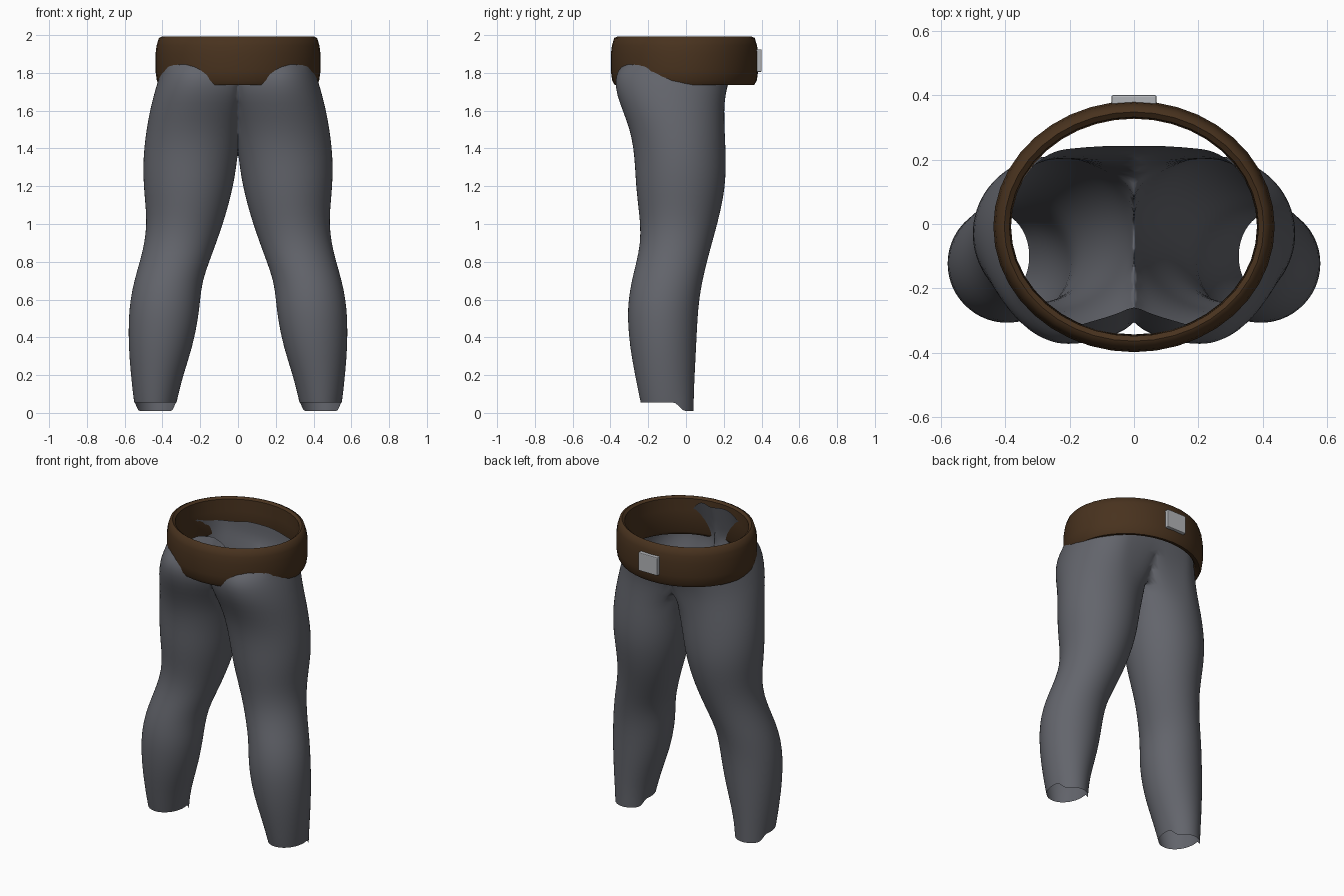
import bpy, bmesh, math

if "Cube" in bpy.data.objects:
    bpy.data.objects.remove(bpy.data.objects["Cube"])


def material(name, rgb):
    m = bpy.data.materials.new(name)
    m.diffuse_color = (*rgb, 1)
    m.use_nodes = True
    m.node_tree.nodes["Principled BSDF"].inputs["Base Color"].default_value = m.diffuse_color
    return m


CLOTH = material("grey cloth", (0.125, 0.13, 0.15))
LEATHER = material("brown leather", (0.065, 0.032, 0.013))
METAL = material("light metal", (0.45, 0.46, 0.48))


def finish(bm, name, mat):
    me = bpy.data.meshes.new(name)
    bm.to_mesh(me)
    bm.free()
    me.materials.append(mat)
    ob = bpy.data.objects.new(name, me)
    bpy.context.collection.objects.link(ob)
    return ob


def smooth(ob, angle):
    bpy.ops.object.select_all(action='DESELECT')
    bpy.context.view_layer.objects.active = ob
    ob.select_set(True)
    bpy.ops.object.shade_smooth_by_angle(angle=math.radians(angle))


def bridge(bm, a, b):
    n = len(a)
    for i in range(n):
        j = (i + 1) % n
        q = (a[i], a[j], b[j], b[i])
        # faces lying on the centre plane would only form an inner wall
        if any(v.co.x > 1e-5 or v.co.x < -1e-5 for v in q):
            bm.faces.new(q)


def step(a, b, t):
    t = max(0, min(1, (t - a) / (b - a)))
    return t * t * (3 - 2 * t)


# Leg sections: height, inner x, outer x, -y limit, +y limit
LEG = [
    (0.055, 0.325, 0.550, -0.240, 0.040),
    (0.10, 0.315, 0.556, -0.250, 0.042),
    (0.20, 0.290, 0.567, -0.270, 0.046),
    (0.35, 0.240, 0.580, -0.298, 0.054),
    (0.50, 0.210, 0.580, -0.310, 0.061),
    (0.60, 0.200, 0.570, -0.305, 0.070),
    (0.70, 0.188, 0.550, -0.288, 0.087),
    (0.80, 0.152, 0.520, -0.262, 0.111),
    (0.90, 0.115, 0.495, -0.242, 0.138),
    (1.00, 0.080, 0.484, -0.242, 0.166),
    (1.10, 0.050, 0.490, -0.254, 0.190),
    (1.20, 0.026, 0.500, -0.265, 0.207),
    (1.30, 0.008, 0.503, -0.270, 0.212),
    (1.40, -0.012, 0.498, -0.278, 0.210),
    (1.50, -0.035, 0.485, -0.298, 0.205),
    (1.60, -0.070, 0.467, -0.335, 0.202),
    (1.68, -0.110, 0.447, -0.366, 0.208),
    (1.76, -0.140, 0.424, -0.378, 0.222),
    (1.81, -0.150, 0.405, -0.362, 0.228),
    (1.85, -0.160, 0.392, -0.325, 0.230),
]
N = 40
bm = bmesh.new()
prev = None
for k, (z, x0, x1, y0, y1) in enumerate(LEG):
    cx, cy, ry = (max(x0, 0) + x1) / 2, (y0 + y1) / 2, (y1 - y0) / 2
    if z > 1.35:
        cx = 0.245 - 0.04 * step(1.4, 1.8, z)
    ring = []
    for i in range(N):
        t = 2 * math.pi * i / N
        c, s = math.cos(t), math.sin(t)
        inner = cx - x0
        if s > 0:  # the +y side fuses into one broad panel higher up
            inner += 0.35 * step(1.45, 1.8, z)
        x = max(0, cx + c * (x1 - cx if c > 0 else inner))
        y = cy + ry * s
        h = z
        if s > 0:
            y += 0.025 * step(1.65, 1.8, z) * math.exp(-(x / 0.15) ** 2)
        if k == 0:  # low flap on the ankle hem
            h -= 0.045 * step(-0.06, -0.01, y)
        if k == len(LEG) - 1:  # uneven waist edge with raised tabs
            if s < 0:
                h += 0.14 * (1 - step(0.13, 0.18, x))
                y += 0.02 * (1 - step(0.13, 0.18, x))
            h += 0.03 * step(0.33, 0.38, x)
            if s > 0:
                h += 0.03 * (1 - step(0.14, 0.2, x))
        ring.append(bm.verts.new((x, y, h)))
    if prev:
        bridge(bm, prev, ring)
    prev = ring
bmesh.ops.delete(bm, geom=[v for v in bm.verts if not v.link_faces], context='VERTS')
trousers = finish(bm, "trousers", CLOTH)
mir = trousers.modifiers.new("other leg", 'MIRROR')
mir.use_clip = True
mir.merge_threshold = 0.0005
sub = trousers.modifiers.new("soft cloth", 'SUBSURF')
sub.levels = sub.render_levels = 1
for p in trousers.data.polygons:
    p.use_smooth = True

# Belt: closed band profile (outward offset, height) swept round an oval
PROFILE = [(-0.055, 1.76), (-0.045, 1.742), (-0.02, 1.737), (-0.007, 1.76), (0, 1.81),
           (0, 1.90), (-0.006, 1.945), (-0.018, 1.985), (-0.034, 1.992),
           (-0.05, 1.98), (-0.052, 1.90)]
bm = bmesh.new()
M = 40
rings = []
for i in range(M):
    t = 2 * math.pi * i / M
    rings.append([bm.verts.new(((0.437 + d) * math.cos(t),
                                -0.008 + (0.39 + d) * math.sin(t), z)) for d, z in PROFILE])
for i in range(M):
    bridge(bm, rings[i], rings[(i + 1) % M])
bmesh.ops.recalc_face_normals(bm, faces=bm.faces)
smooth(finish(bm, "belt", LEATHER), 50)

# Buckle: small plate on the belt
bm = bmesh.new()
bmesh.ops.create_cube(bm, size=1)
for v in bm.verts:
    v.co = (v.co.x * 0.14, 0.382 + v.co.y * 0.036, 1.865 + v.co.z * 0.12)
buckle = finish(bm, "buckle", METAL)
bev = buckle.modifiers.new("soft edges", 'BEVEL')
bev.width = 0.005
bev.segments = 2
